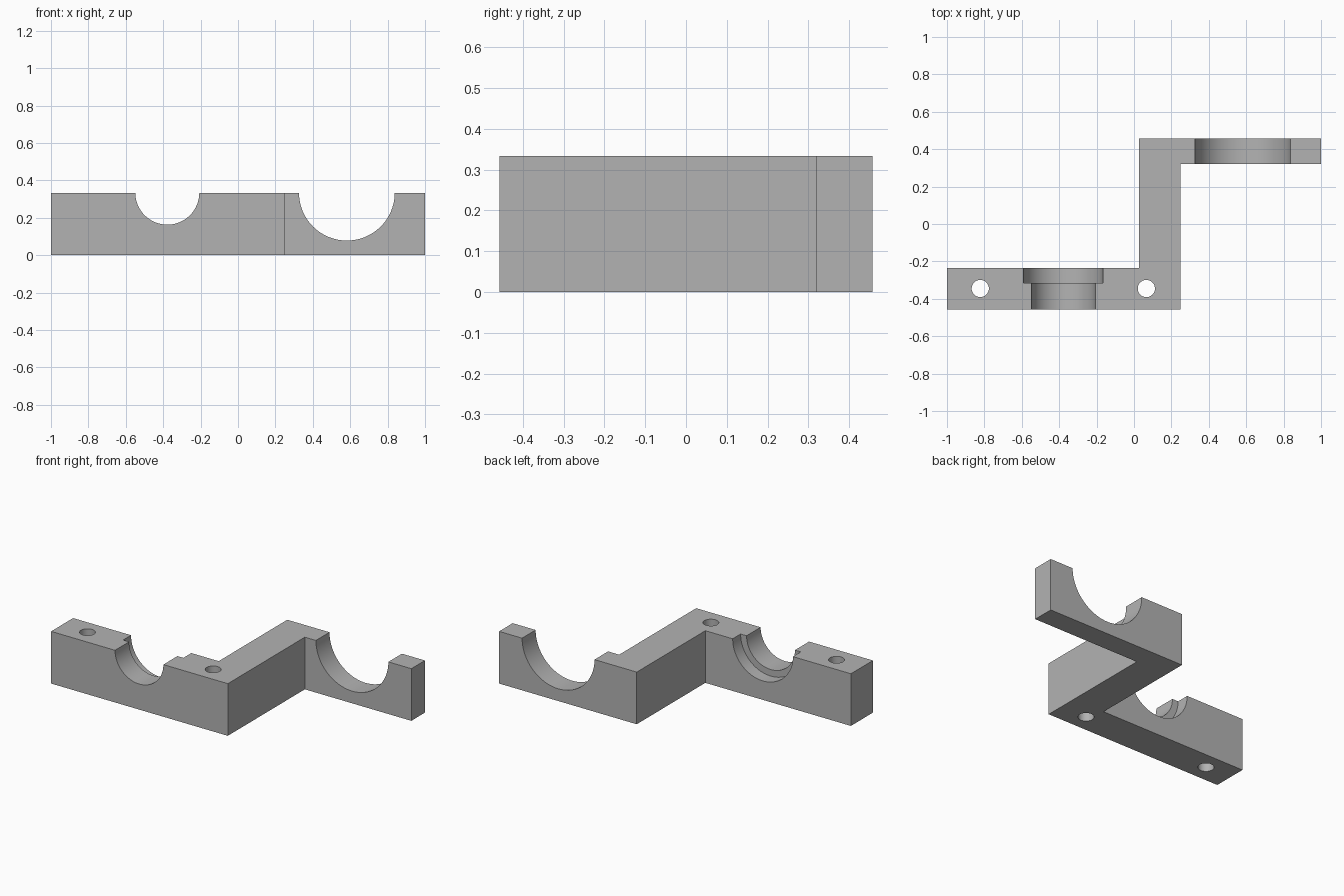
import bpy
import bmesh
import math

cube = bpy.data.objects.get("Cube")
if cube:
    bpy.data.objects.remove(cube, do_unlink=True)

HEIGHT = 0.333

grey = bpy.data.materials.new("plain grey")
grey.use_nodes = True
colour = (0.45, 0.45, 0.45, 1)
grey.diffuse_color = colour
grey.node_tree.nodes["Principled BSDF"].inputs["Base Color"].default_value = colour


def extrude_outline(name, outline, height):
    """Solid prism from a plan outline, standing on the ground."""
    bm = bmesh.new()
    face = bm.faces.new([bm.verts.new((x, y, 0)) for x, y in outline])
    top = bmesh.ops.extrude_face_region(bm, geom=[face])
    verts = [v for v in top["geom"] if isinstance(v, bmesh.types.BMVert)]
    bmesh.ops.translate(bm, verts=verts, vec=(0, 0, height))
    bmesh.ops.recalc_face_normals(bm, faces=bm.faces)
    mesh = bpy.data.meshes.new(name)
    bm.to_mesh(mesh)
    bm.free()
    mesh.materials.append(grey)
    obj = bpy.data.objects.new(name, mesh)
    bpy.context.collection.objects.link(obj)
    return obj


def cut_cylinder(target, radius, depth, location, along_y=False, sides=96):
    """Subtract a cylinder from the target."""
    rotation = (math.pi / 2 if along_y else 0, 0, 0)
    bpy.ops.mesh.primitive_cylinder_add(vertices=sides, radius=radius, depth=depth,
                                        location=location, rotation=rotation)
    cutter = bpy.context.object
    cutter.hide_render = True
    cutter.data.materials.append(grey)
    bpy.context.view_layer.objects.active = target
    mod = target.modifiers.new("cut", "BOOLEAN")
    mod.operation = "DIFFERENCE"
    mod.solver = "EXACT"
    mod.object = cutter
    bpy.ops.object.modifier_apply(modifier=mod.name)
    bpy.data.objects.remove(cutter, do_unlink=True)


# Z-shaped bracket body: front arm, cross bar and thin rear arm
bracket = extrude_outline("bracket", [
    (-1, -0.457), (0.248, -0.457), (0.248, 0.32), (1, 0.32),
    (1, 0.457), (0.028, 0.457), (0.028, -0.235), (-1, -0.235)], HEIGHT)

# Half-round seat through the front arm, with a wider step at its rear
cut_cylinder(bracket, 0.171, 0.5, (-0.378, -0.4, HEIGHT + 0.001), along_y=True)
cut_cylinder(bracket, 0.213, 0.2, (-0.378, -0.215, HEIGHT + 0.001), along_y=True)

# Large half-round seat through the rear arm
cut_cylinder(bracket, 0.256, 0.4, (0.582, 0.4, HEIGHT + 0.001), along_y=True)

# Two vertical bolt holes
for x in (-0.822, 0.066):
    cut_cylinder(bracket, 0.046, 1, (x, -0.345, HEIGHT / 2), sides=48)

# Smooth round walls, crisp edges
bpy.ops.object.select_all(action="DESELECT")
bracket.select_set(True)
bpy.context.view_layer.objects.active = bracket
bpy.ops.object.shade_smooth_by_angle(angle=math.radians(30))
